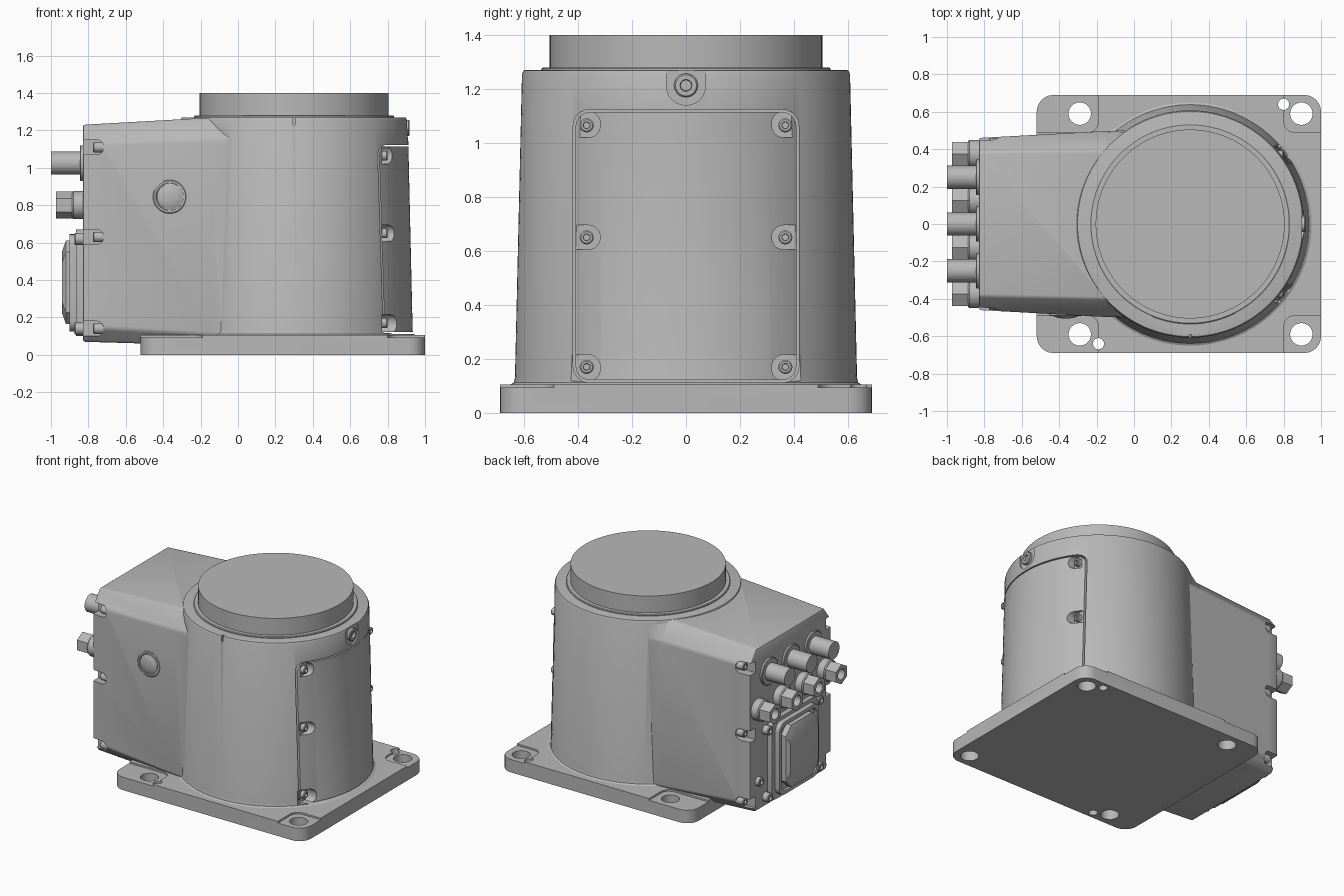
import bpy, bmesh, math
from mathutils import Vector

cube = bpy.data.objects.get("Cube")
if cube:
    bpy.data.objects.remove(cube, do_unlink=True)

grey = bpy.data.materials.new("cast_grey")
grey.use_nodes = True
grey.diffuse_color = (0.48, 0.48, 0.48, 1)
grey.node_tree.nodes["Principled BSDF"].inputs["Base Color"].default_value = (0.48, 0.48, 0.48, 1)

# Maps a profile plane (u, v) and its extrusion w to the model axes
AXES = {
    "up": lambda u, v, w: Vector((u, v, w)),
    "right": lambda u, v, w: Vector((w, u, v)),
    "rear": lambda u, v, w: Vector((-w, -u, v)),
    "front": lambda u, v, w: Vector((u, -w, v)),
}


def loft(name, rings):
    """Skin closed rings of points and cap both ends."""
    bm = bmesh.new()
    loops = [[bm.verts.new(p) for p in ring] for ring in rings]
    n = len(loops[0])
    for a, b in zip(loops, loops[1:]):
        for i in range(n):
            j = (i + 1) % n
            bm.faces.new((a[i], a[j], b[j], b[i]))
    bm.faces.new(loops[0][::-1])
    bm.faces.new(loops[-1])
    bmesh.ops.recalc_face_normals(bm, faces=bm.faces[:])
    mesh = bpy.data.meshes.new(name)
    bm.to_mesh(mesh)
    bm.free()
    mesh.materials.append(grey)
    obj = bpy.data.objects.new(name, mesh)
    bpy.context.collection.objects.link(obj)
    return obj


def lathe(name, at, profile, axis="up", segs=32):
    """Turn (radius, height) pairs about an axis through at."""
    turn = [2 * math.pi * (i + 0.5) / segs for i in range(segs)]
    return loft(name, [[Vector(at) + AXES[axis](r * math.cos(t), r * math.sin(t), h)
                        for t in turn] for r, h in profile])


def slab(name, u, v, w, radius, axis="up"):
    """Rounded rectangle in u, v extruded over w."""
    outline = []
    for k, (cu, cv) in enumerate([(u[1] - radius, v[1] - radius), (u[0] + radius, v[1] - radius),
                                  (u[0] + radius, v[0] + radius), (u[1] - radius, v[0] + radius)]):
        for i in range(7):
            t = math.pi / 2 * (k + i / 6)
            outline.append((cu + radius * math.cos(t), cv + radius * math.sin(t)))
    return loft(name, [[AXES[axis](a, b, h) for a, b in outline] for h in w])


def bake(obj):
    graph = bpy.context.evaluated_depsgraph_get()
    mesh = bpy.data.meshes.new_from_object(obj.evaluated_get(graph))
    obj.modifiers.clear()
    obj.data = mesh


def combine(target, tool, operation="DIFFERENCE"):
    mod = target.modifiers.new("combine", "BOOLEAN")
    mod.operation, mod.object, mod.solver = operation, tool, "EXACT"
    bake(target)
    bpy.data.objects.remove(tool, do_unlink=True)


def screw(name, at, r, axis, h=0.03):
    """Cap screw with a socket."""
    lathe(name, at, [(r, -0.02), (r, h - 0.005), (r - 0.005, h), (r * 0.5, h),
                     (r * 0.45, h - 0.015)], axis, 24)


# Base plate with recessed corners, bolt holes and dowel holes
plate = slab("base_plate", (-0.52, 1.0), (-0.69, 0.69), (0, 0.105), 0.09)
for s in (-1, 1):
    v = (0.49, 0.9) if s > 0 else (-0.9, -0.49)
    combine(plate, slab("recess", (-0.8, -0.19), v, (0.093, 0.2), 0.06))
    combine(plate, slab("recess", (0.8, 1.3), v, (0.093, 0.2), 0.06))
    for x in (-0.29, 0.895):
        combine(plate, lathe("bolt_hole", (x, s * 0.59, 0), [(0.06, -0.1), (0.06, 0.3)]))
    combine(plate, lathe("dowel_hole", (0.305 + s * 0.495, s * 0.64, 0),
                         [(0.03, -0.1), (0.03, 0.3)]))

# Tapered round housing
body = lathe("housing", (0.3, 0, 0), [(0.65, 0.05), (0.65, 0.105), (0.638, 0.112), (0.634, 0.13),
                                      (0.608, 1.255), (0.602, 1.268), (0.595, 1.27)], segs=128)

# Rear housing block with chamfered upper and lower edges
sections = []
for x, hb, hw, ht, z0, zb, zs, z1 in [(-0.83, 0.4, 0.46, 0.385, 0.07, 0.15, 1.13, 1.23),
                                      (-0.15, 0.43, 0.497, 0.4, 0.05, 0.11, 1.15, 1.268),
                                      (-0.05, 0.43, 0.5, 0.49, 0.05, 0.11, 1.15, 1.268),
                                      (0.3, 0.43, 0.5, 0.49, 0.05, 0.11, 1.15, 1.268)]:
    half = [(hb, z0), (hw, zb), (hw, zs), (ht, z1)]
    sections.append([(x, y, z) for y, z in half] + [(x, -y, z) for y, z in reversed(half)])
block = loft("rear_block", sections)
soften = block.modifiers.new("soften", "BEVEL")
soften.width, soften.segments = 0.012, 2
soften.limit_method, soften.angle_limit = "ANGLE", math.radians(30)
bake(block)
combine(body, block, "UNION")

# Seam around the side cover
frame = slab("cover_seam", (-0.418, 0.418), (0.112, 1.123), (0.72, 1.1), 0.06, "right")
combine(frame, slab("cover_core", (-0.409, 0.409), (0.121, 1.114), (0.6, 1.2), 0.052, "right"))
combine(body, frame)

# Screw pockets of the side cover
for s in (-1, 1):
    for z, low, high in ((0.17, 0.118, 0.215), (0.65, 0.605, 0.695), (1.065, 1.02, 1.117)):
        u = (0.318, 0.46) if s > 0 else (-0.46, -0.318)
        combine(body, slab("pocket", u, (low, high), (0.77, 1.2), 0.044, "right"))
        screw("cover_screw", (0.77, s * 0.368, z), 0.026, "right")

# Flat pad and plug above the cover
combine(body, slab("pad_cut", (-0.072, 0.072), (1.14, 1.4), (0.897, 1.2), 0.07, "right"))
screw("vent_plug", (0.897, 0, 1.213), 0.044, "right", 0.02)

# Zero mark on the front rim
combine(body, slab("zero_mark", (0.293, 0.307), (1.23, 1.4), (0.59, 0.7), 0.004, "front"))

# Side notches and screws that hold the rear panel
for s in (-1, 1):
    for z in (1.11, 0.63, 0.14):
        v = (0.4, 0.6) if s > 0 else (-0.6, -0.4)
        cut = slab("notch", (-0.9, -0.72), (z - 0.04, z + 0.04), (v[0], v[1]), 0.035, "front")
        combine(body, cut)
        screw("panel_screw", (-0.74, s * 0.432, z), 0.028, "rear", 0.035)

# Swivel flange on top
lathe("flange_collar", (0.3, 0, 0), [(0.535, 1.2), (0.535, 1.276), (0.53, 1.28)], segs=128)
lathe("swivel_flange", (0.3, 0, 0), [(0.505, 1.25), (0.505, 1.4)], segs=128)

# Round button on the front
lathe("button_ring", (-0.365, -0.48, 0.845), [(0.09, -0.02), (0.09, 0.008), (0.085, 0.012),
                                              (0.074, 0.012), (0.072, 0.002)], "front", 48)
lathe("button", (-0.365, -0.48, 0.845), [(0.068, -0.02), (0.068, 0.012), (0.05, 0.02),
                                         (0.025, 0.024)], "front", 48)

# Upper row of round connectors
for y in (-0.25, 0, 0.25):
    lathe("connector_collar", (-0.82, y, 1.025), [(0.095, 0), (0.095, 0.022), (0.09, 0.026)], "rear", 40)
    lathe("round_connector", (-0.82, y, 1.025), [(0.062, 0), (0.062, 0.18)], "rear", 40)

# Lower row of hollow hexagonal fittings
for y in (-0.375, -0.125, 0.125, 0.375):
    lathe("fitting_collar", (-0.82, y, 0.8), [(0.075, 0), (0.075, 0.06), (0.068, 0.068)], "rear")
    nut = lathe("hex_fitting", (-0.82, y, 0.8), [(0.072, 0.05), (0.072, 0.152)], "rear", 6)
    combine(nut, lathe("bore", (-0.82, y, 0.8), [(0.038, 0.1), (0.038, 0.3)], "rear"))

# Rectangular connector with flange, rim, hood and corner screws
slab("connector_flange", (-0.26, 0.26), (0.1, 0.67), (0.82, 0.865), 0.05, "rear")
rim = slab("connector_rim", (-0.225, 0.225), (0.125, 0.645), (0.85, 0.9), 0.06, "rear")
combine(rim, slab("rim_cut", (-0.2, 0.2), (0.15, 0.62), (0.88, 1.0), 0.05, "rear"))
hood = []
for x, hw, low, high in ((-0.86, 0.18, 0.165, 0.61), (-0.92, 0.18, 0.165, 0.61),
                         (-0.94, 0.16, 0.22, 0.555)):
    c = 0.06
    hood.append([(x, y, z) for y, z in ((-hw, low + c), (c - hw, low), (hw - c, low), (hw, low + c),
                                        (hw, high - c), (hw - c, high), (c - hw, high), (-hw, high - c))])
loft("connector_hood", hood)
for y in (-0.29, 0.29):
    for z in (0.14, 0.62):
        screw("connector_screw", (-0.83, y, z), 0.032, "rear", 0.045)

# Earth stud
screw("earth_stud", (-0.83, 0.37, 0.28), 0.032, "rear", 0.03)

# Smooth curved surfaces while keeping edges crisp
bpy.ops.object.select_all(action="DESELECT")
for obj in bpy.context.collection.objects:
    if obj.type == "MESH" and obj.data.materials and obj.data.materials[0] == grey:
        obj.select_set(True)
        bpy.context.view_layer.objects.active = obj
bpy.ops.object.shade_smooth_by_angle(angle=math.radians(25))
